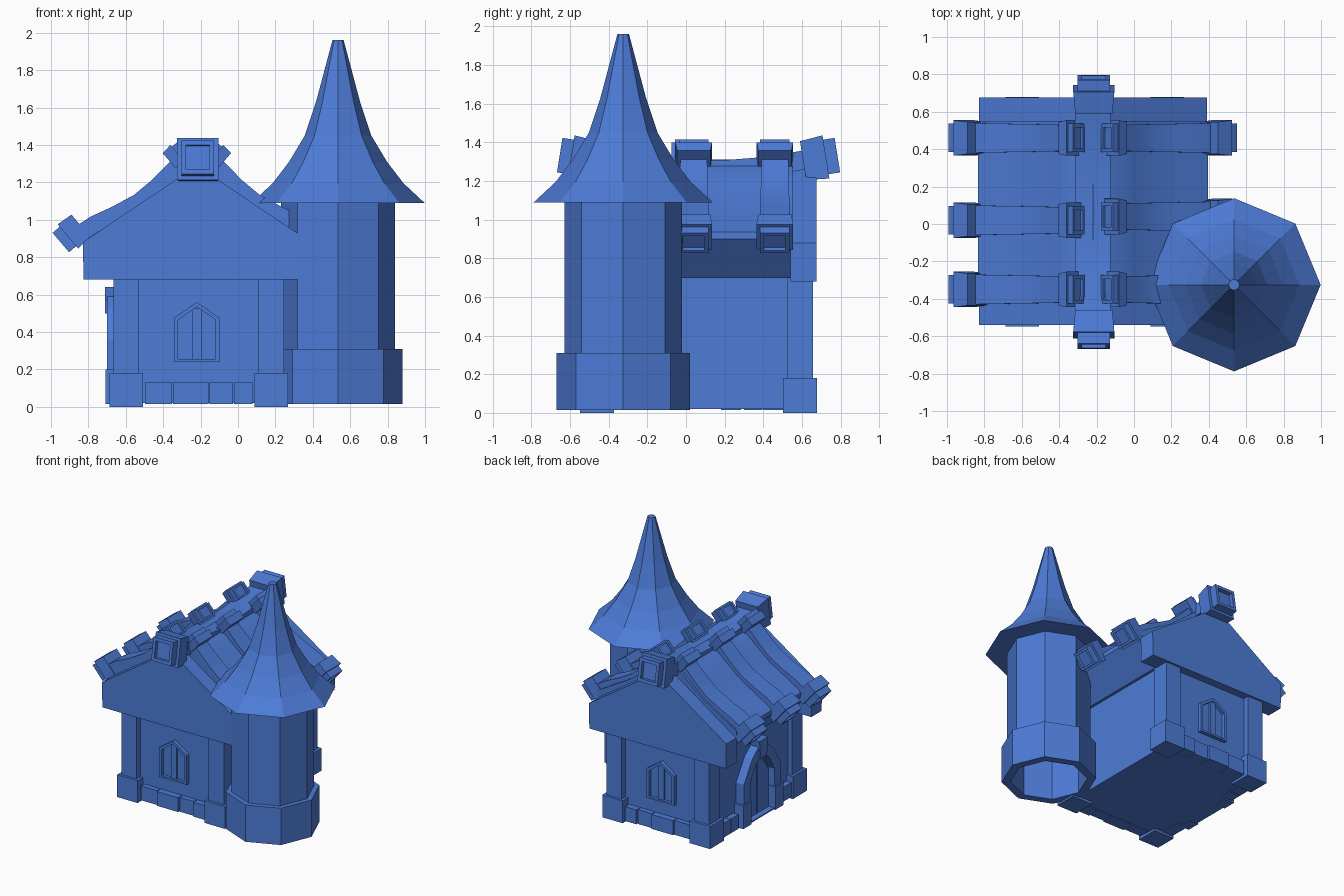
import bpy, bmesh, math
from mathutils import Vector

if "Cube" in bpy.data.objects:
    bpy.data.objects.remove(bpy.data.objects["Cube"], do_unlink=True)

blue = bpy.data.materials.new("slate_blue")
blue.use_nodes = True
COLOUR = (0.075, 0.2, 0.68, 1)
blue.diffuse_color = COLOUR
blue.node_tree.nodes["Principled BSDF"].inputs["Base Color"].default_value = COLOUR

CX, CY = -0.22, 0.065        # centre of the house
FRONT, BACK, LEFT, RIGHT = -0.48, 0.61, -0.63, 0.21   # wall planes


def loft(name, rings, smooth=False):
    """Join matching rings of points with quads and close both ends."""
    bm = bmesh.new()
    loops = [[bm.verts.new(p) for p in ring] for ring in rings]
    n = len(loops[0])
    for a, b in zip(loops, loops[1:]):
        for i in range(n):
            j = (i + 1) % n
            bm.faces.new((a[i], a[j], b[j], b[i]))
    bm.faces.new(loops[0][::-1])
    bm.faces.new(loops[-1])
    bmesh.ops.recalc_face_normals(bm, faces=bm.faces)
    mesh = bpy.data.meshes.new(name)
    bm.to_mesh(mesh)
    bm.free()
    mesh.materials.append(blue)
    if smooth:
        mesh.shade_smooth()
        mesh.set_sharp_from_angle(angle=math.radians(30))
    obj = bpy.data.objects.new(name, mesh)
    bpy.context.collection.objects.link(obj)
    return obj


def box(name, x0, x1, y0, y1, z0, z1):
    return loft(name, [[(x0, y0, z), (x1, y0, z), (x1, y1, z), (x0, y1, z)] for z in (z0, z1)])


def slab(name, profile, y0, y1, smooth=False):
    """Extrude an x-z profile along y."""
    return loft(name, [[(x, y, z) for x, z in profile] for y in (y0, y1)], smooth)


def rect(centre, side, up, w, h):
    return [centre + side * w * a + up * h * b for a, b in ((-1, -1), (1, -1), (1, 1), (-1, 1))]


def beam_end(name, centre, direction, side, w, h, length, tip):
    """Flared collar followed by a smaller tip with a sunken end."""
    d = Vector(direction).normalized()
    side = Vector(side)
    up = side.cross(d)
    c = Vector(centre)
    steps = ((-length / 2, 0.9), (length / 2, 1), (length / 2, 0.8), (length / 2 + tip, 0.8),
             (length / 2 + tip, 0.58), (length / 2 + tip * 0.5, 0.58))
    loft(name, [rect(c + d * t, side, up, w * s, h * s) for t, s in steps])


def mirrored(half):
    """Turn a right half profile (distance, z) into a full closed profile."""
    return [(CX + d, z) for d, z in half] + [(CX - d, z) for d, z in reversed(half) if d > 0]


# House walls, corner posts and their footings
box("walls", LEFT, RIGHT, FRONT, BACK, 0.02, 0.75)
for sx, xname in ((-1, "right"), (1, "left")):
    for sy, yname in ((-1, "front"), (1, "back")):
        px, py = -0.21 + sx * 0.388, CY + sy * 0.525
        box(f"{yname}_{xname}_post", px - .068, px + .068, py - .068, py + .068, 0.1, 0.7)
        box(f"{yname}_{xname}_footing", px - .09, px + .09, py - .088, py + .088, 0, 0.18)

# Foundation stones between the footings
cuts = (-0.5, -0.35, -0.155, -0.025, 0.08)
for i, (a, b) in enumerate(zip(cuts, cuts[1:])):
    out = 0.04 + 0.012 * (i % 2)
    box(f"front_stone_{i}", a + .003, b - .003, FRONT - out, FRONT + .05, 0.015, 0.13)
    box(f"back_stone_{i}", a + .003, b - .003, BACK - .05, BACK + out, 0.015, 0.13)
for i, (a, b) in enumerate(((-0.37, -0.2), (0.3, 0.4), (0.4, 0.51))):
    box(f"side_stone_{i}", LEFT - .045, LEFT + .05, a, b - .004, 0.015, 0.13)


# Windows and door: a pointed frame around a sunken panel
def arch(hw, z0, spring, apex, bulge):
    mid = spring + (apex - spring) * bulge
    return [(-hw, z0), (hw, z0), (hw, spring), (hw * 0.55, mid), (0, apex), (-hw * 0.55, mid), (-hw, spring)]


def framed(name, place, outer, inner, proud, sunk):
    steps = ((outer, -0.02), (outer, proud), (inner, proud), (inner, sunk))
    loft(name, [[place(u, z, off) for u, z in pts] for pts, off in steps])


def on_front(u, z, off):
    return (CX + u, FRONT - off, z)


def on_back(u, z, off):
    return (CX + u, BACK + off, z)


def on_side(u, z, off):
    return (LEFT - off, 0.03 + u, z)


for name, place in (("front_window", on_front), ("back_window", on_back)):
    framed(name, place, arch(.122, .24, .475, .56, .45), arch(.1, .255, .465, .535, .45), .03, .006)
    bar = ((-.025, .25), (.025, .25), (.025, .525), (-.025, .525))
    loft(name + "_mullion", [[place(u, z, off) for u, z in bar] for off in (0, 0.02)])
framed("door_frame", on_side, arch(.235, .02, .36, .63, .62), arch(.155, .03, .34, .53, .62), .07, .008)
for s in (-1, 1):
    leaf = ((s * .006, .03), (s * .145, .03), (s * .145, .34), (s * .006, .51))
    loft("door_leaf", [[on_side(u, z, off) for u, z in leaf] for off in (0, 0.022)])
    jamb = ((s * .15, .015), (s * .255, .015), (s * .255, .2), (s * .15, .2))
    loft("door_jamb_stone", [[on_side(u, z, off) for u, z in jamb] for off in (0, 0.078)])
key = ((-.04, .5), (.04, .5), (.055, .64), (-.055, .64))
loft("door_keystone", [[on_side(u, z, off) for u, z in key] for off in (0, 0.082)])

# Gable ends and the sagging roof between them
gable = mirrored([(0, 1.29), (0.61, 0.88), (0.605, 0.68)])
slab("front_gable", gable, -0.54, -0.41)
slab("back_gable", gable, 0.54, 0.675)
roof = [(0, 1.31), (.12, 1.27), (.225, 1.185), (.33, 1.1), (.47, 1.02), (.615, .935), (.615, .9), (.45, .7)]
slab("roof", mirrored(roof), -0.42, 0.55, smooth=True)

# Ridge beam with upturned ends
rings = []
for i in range(9):
    t = i / 4 - 1
    centre = Vector((CX, CY + t * 0.58, 1.255 + 0.06 * t * t))
    rings.append(rect(centre, Vector((1, 0, 0)), Vector((0, 0, 1)), 0.095, 0.05))
loft("ridge_beam", rings, smooth=True)
for s, name in ((-1, "front"), (1, "back")):
    beam_end(name + "_ridge_end", (CX + .005, CY + s * 0.6, 1.315), (0, s, 0.16), (1, 0, 0),
             0.11, 0.113, 0.12, 0.06)

# Curved roof ribs with blocks at the ridge and the eaves
rib = [(.1, 1.34), (.16, 1.28), (.24, 1.2), (.33, 1.125), (.45, 1.06), (.56, 1.01), (.645, .955)]
for s, side_name in ((-1, "right"), (1, "left")):
    for i, y in enumerate((-0.35, 0.02, 0.46)):
        yy = y + (0.02 if s > 0 and i == 1 else 0)
        rings = []
        for k, (d, z) in enumerate(rib):
            a, b = rib[max(k - 1, 0)], rib[min(k + 1, len(rib) - 1)]
            up = Vector((s * (a[1] - b[1]), 0, b[0] - a[0])).normalized()
            centre = Vector((CX + s * d, yy, z)) - up * 0.035
            rings.append(rect(centre, Vector((0, 1, 0)), up, 0.068 + 0.002 * k, 0.045))
        name = f"{side_name}_rib_{i}"
        loft(name, rings, smooth=True)
        beam_end(name + "_top", (CX + s * 0.125, yy, 1.335), (-s, 0, 0.85), (0, 1, 0), .095, .06, .06, .035)
        beam_end(name + "_eave", (CX + s * 0.655, yy, 0.94), (s, 0, -0.85), (0, 1, 0), .095, .085, .09, .05)


# Octagonal tower: hollow base and shaft, flared spire
def octagon(r, z):
    return [(0.535 + r * math.cos(k * math.pi / 4), -0.325 + r * math.sin(k * math.pi / 4), z) for k in range(8)]


shaft = ((.28, 1.0), (.28, .015), (.345, .015), (.345, .31), (.305, .31), (.305, 1.1))
loft("tower", [octagon(r, z) for r, z in shaft])
spire = ((.463, 1.09), (.35, 1.195), (.262, 1.31), (.178, 1.45), (.118, 1.63), (.03, 1.96))
loft("spire", [octagon(r, z) for r, z in spire])
